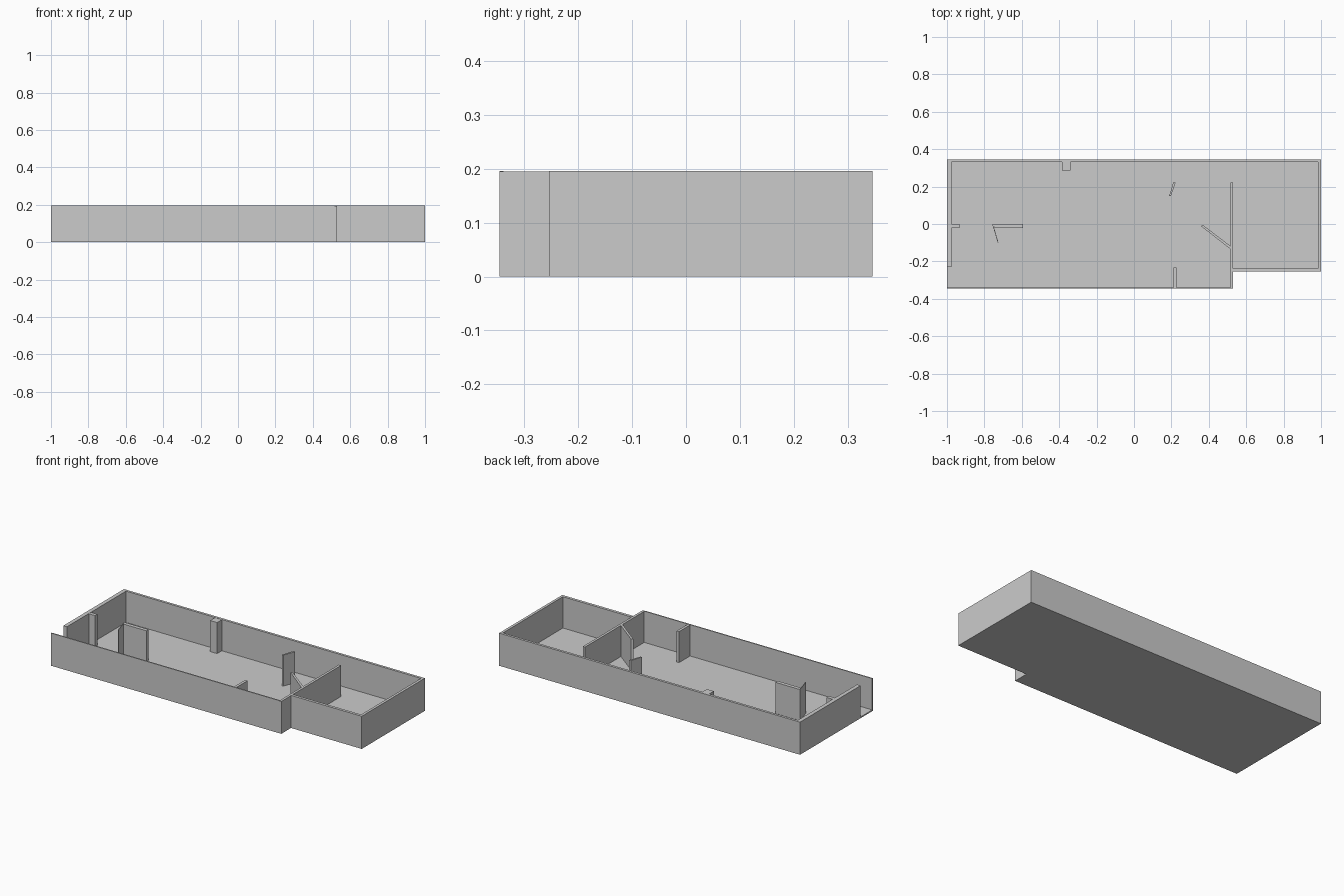
import bpy, bmesh
from mathutils import Vector

if "Cube" in bpy.data.objects:
    bpy.data.objects.remove(bpy.data.objects["Cube"])

FLOOR, WALL, INNER = 0.008, 0.196, 0.1945


def prism(name, pts, z0, z1):
    """Extrude a plan outline from z0 up to z1."""
    bm = bmesh.new()
    face = bm.faces.new([bm.verts.new((x, y, z0)) for x, y in pts])
    ext = bmesh.ops.extrude_face_region(bm, geom=[face])
    top = [v for v in ext["geom"] if isinstance(v, bmesh.types.BMVert)]
    bmesh.ops.translate(bm, vec=Vector((0, 0, z1 - z0)), verts=top)
    bmesh.ops.recalc_face_normals(bm, faces=bm.faces)
    mesh = bpy.data.meshes.new(name)
    bm.to_mesh(mesh)
    bm.free()
    obj = bpy.data.objects.new(name, mesh)
    bpy.context.collection.objects.link(obj)
    return obj


# Floor slab with the stepped front corner
prism("floor", [(-1, -0.346), (0.53, -0.346), (0.53, -0.254),
                (1, -0.254), (1, 0.346), (-1, 0.346)], 0, FLOOR)

# Outer wall in one run, leaving the doorway at the front left
prism("outer_wall", [(-1, -0.23), (-0.976, -0.23), (-0.976, 0.331),
                     (0.984, 0.331), (0.984, -0.237), (0.53, -0.237),
                     (0.53, -0.254), (1, -0.254), (1, 0.346), (-1, 0.346)],
      FLOOR, WALL)

# Front wall and the cross partition that turns back from it
prism("front_wall", [(-1, -0.346), (0.515, -0.346),
                     (0.515, -0.339), (-1, -0.339)], FLOOR, WALL)
prism("partition", [(0.515, -0.346), (0.53, -0.346),
                    (0.53, 0.222), (0.515, 0.222)], FLOOR, INNER)

# Short stubs and free-standing pieces
plans = {
    "back_pillar": [(-0.385, 0.286), (-0.339, 0.286), (-0.339, 0.331), (-0.385, 0.331)],
    "left_stub": [(-0.976, -0.022), (-0.934, -0.022), (-0.934, 0), (-0.976, 0)],
    "left_screen": [(-0.758, 0), (-0.744, -0.022), (-0.594, -0.022), (-0.594, 0)],
    "front_stub": [(0.21, -0.339), (0.226, -0.339), (0.226, -0.233), (0.21, -0.233)],
    "left_door": [(-0.758, 0), (-0.729, -0.098), (-0.725, -0.098), (-0.754, 0)],
    "middle_door": [(0.188, 0.15), (0.197, 0.15), (0.223, 0.222), (0.21, 0.222)],
    "right_door": [(0.356, -0.01), (0.372, -0.008), (0.515, -0.117), (0.515, -0.134)],
}
for name, pts in plans.items():
    prism(name, pts, FLOOR, INNER)
